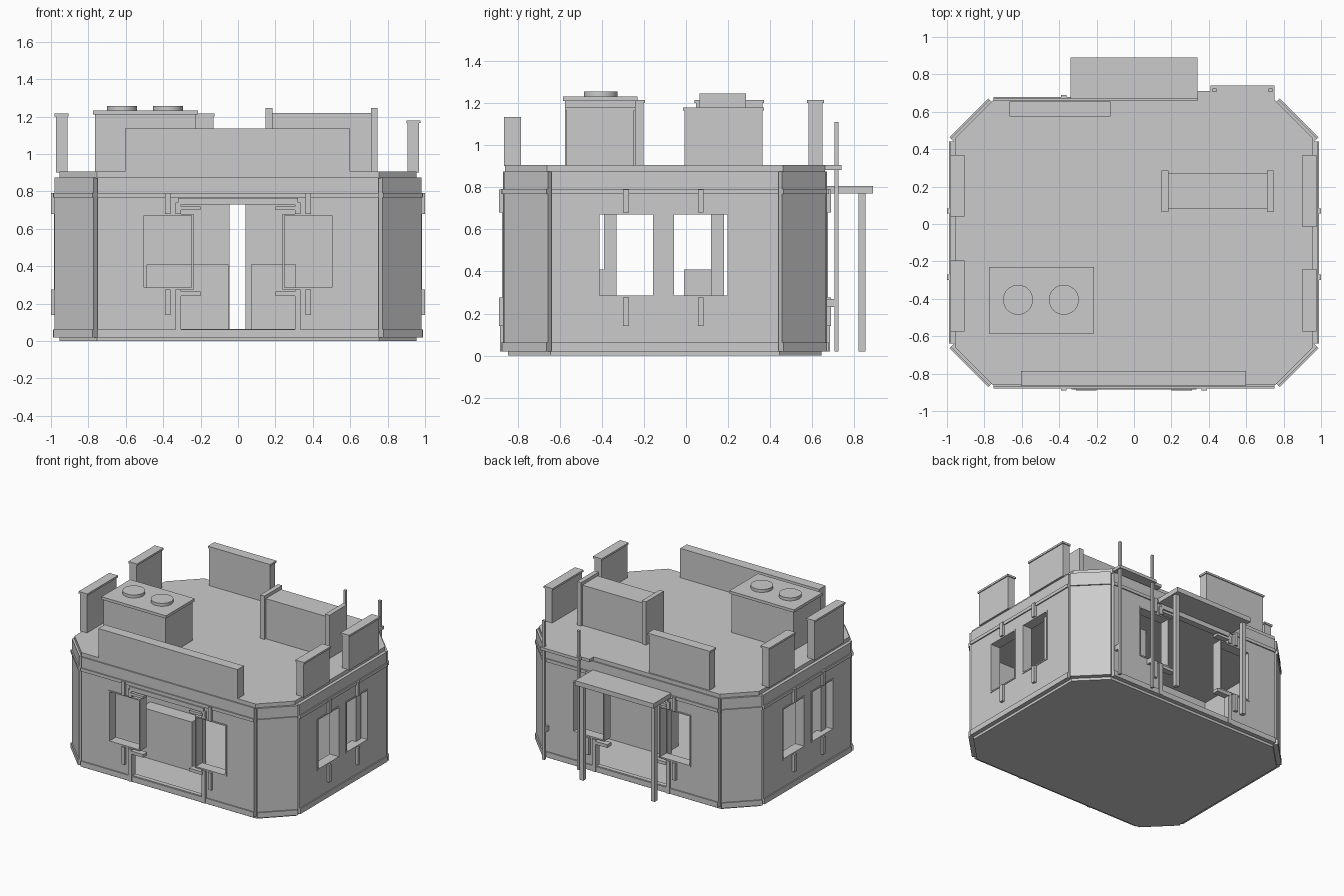
import bpy, bmesh, math
from mathutils import Vector, Matrix

cube = bpy.data.objects.get("Cube")
if cube:
    bpy.data.objects.remove(cube)

grey = bpy.data.materials.new("plain_grey")
grey.use_nodes = True
grey.diffuse_color = (0.6, 0.6, 0.6, 1)
grey.node_tree.nodes["Principled BSDF"].inputs["Base Color"].default_value = (0.6, 0.6, 0.6, 1)

MID_Y = -0.1  # middle of the building, the canopy extends behind it


def finish(name, bm):
    mesh = bpy.data.meshes.new(name)
    bmesh.ops.recalc_face_normals(bm, faces=bm.faces)
    bm.to_mesh(mesh)
    bm.free()
    mesh.materials.append(grey)
    obj = bpy.data.objects.new(name, mesh)
    bpy.context.collection.objects.link(obj)
    return obj


def add_box(bm, x, y, z, matrix=None):
    size = Vector((x[1] - x[0], y[1] - y[0], z[1] - z[0]))
    mid = Vector((sum(x) / 2, sum(y) / 2, sum(z) / 2))
    m = Matrix.Translation(mid) @ Matrix.Diagonal(size.to_4d())
    bmesh.ops.create_cube(bm, size=1, matrix=(matrix or Matrix()) @ m)


def boxes(name, items, matrix=None):
    bm = bmesh.new()
    for x, y, z in items:
        add_box(bm, x, y, z, matrix)
    return finish(name, bm)


def prism(name, points, z0, z1):
    bm = bmesh.new()
    face = bm.faces.new([bm.verts.new((px, py, z0)) for px, py in points])
    top = bmesh.ops.extrude_face_region(bm, geom=[face])["geom"]
    verts = [v for v in top if isinstance(v, bmesh.types.BMVert)]
    bmesh.ops.translate(bm, verts=verts, vec=(0, 0, z1 - z0))
    return finish(name, bm)


def octagon(hx, hy, cut):
    quarter = [(hx, hy - cut), (hx - cut, hy)]
    pts = quarter + [(-x, y) for x, y in reversed(quarter)]
    pts += [(-x, -y) for x, y in pts]
    return [(x, y + MID_Y) for x, y in pts]


def cut_holes(obj, holes, matrix):
    for hole in holes:
        cutter = boxes("cutter", [hole], matrix)
        cutter.hide_render = True
        mod = obj.modifiers.new("opening", "BOOLEAN")
        mod.object, mod.solver = cutter, "EXACT"
        bpy.context.view_layer.objects.active = obj
        bpy.ops.object.modifier_apply(modifier=mod.name)
        bpy.data.objects.remove(cutter)


# Base and roof
prism("base_floor", octagon(0.955, 0.745, 0.2), 0, 0.025)
prism("roof_slab", octagon(0.955, 0.76, 0.2), 0.87, 0.905)

WIN_Z = (0.275, 0.68)


def window(name, mid, matrix):
    # thin deep frame and the two mounting bars
    x0, x1 = mid - 0.137, mid + 0.137
    z0, z1 = WIN_Z
    t, depth = 0.01, (-0.005, 0.075)
    boxes(name + "_frame", [
        ((x0, x0 + t), depth, (z0, z1)), ((x1 - t, x1), depth, (z0, z1)),
        ((x0 + t, x1 - t), depth, (z0, z0 + t)), ((x0 + t, x1 - t), depth, (z1 - t, z1))], matrix)
    bar = (mid - 0.014, mid + 0.014)
    boxes(name + "_bars", [(bar, (-0.02, 0.01), (0.14, z0)), (bar, (-0.02, 0.01), (z1, 0.79))], matrix)


def wall(name, half, matrix, windows=(), door=False):
    # local frame: x along the wall, y = 0 outer face, +y inward
    panel = boxes(name, [((-half, half), (0, 0.035), (0.02, 0.875))], matrix)
    holes = [((m - 0.135, m + 0.135), (-0.1, 0.1), WIN_Z) for m in windows]
    if door:
        holes.append(((-0.305, 0.305), (-0.1, 0.1), (0.065, 0.73)))
    cut_holes(panel, holes, matrix)
    boxes(name + "_bands", [((-half, half), (-0.009, 0.01), (0.02, 0.062)),
                            ((-half, half), (-0.009, 0.01), (0.767, 0.792))], matrix)
    for i, m in enumerate(windows):
        window(f"{name}_window_{i + 1}", m, matrix)
    if door:
        trim = [((-0.32, 0.32), (-0.015, 0.02), (0.73, 0.765))]
        for s in (-1, 1):
            post = tuple(sorted((s * 0.305, s * 0.335)))
            arm = tuple(sorted((s * 0.2, s * 0.31)))
            trim += [(post, (-0.015, 0.02), (0.02, WIN_Z[0])), (post, (-0.015, 0.02), (WIN_Z[1], 0.74)),
                     (arm, (-0.02, 0.03), (0.24, 0.265)), (arm, (-0.02, 0.03), (0.7, 0.72))]
        boxes(name + "_door_trim", trim, matrix)


def place(x, y, degrees):
    return Matrix.Translation((x, y, 0)) @ Matrix.Rotation(math.radians(degrees), 4, "Z")


# Main walls with openings
wall("front_wall", 0.75, place(0, -0.87, 0), (-0.375, 0.375), True)
wall("back_wall", 0.75, place(0, 0.67, 180), (-0.375, 0.375), True)
wall("left_wall", 0.54, place(0.98, MID_Y, 90), (-0.185, 0.17))
wall("right_wall", 0.54, place(-0.98, MID_Y, -90), (-0.17, 0.185))

# Angled corner walls
for name, x, y, angle in (("front_left", 1, -1, 45), ("back_left", 1, 1, 135),
                          ("back_right", -1, 1, 225), ("front_right", -1, -1, -45)):
    wall(name + "_corner", 0.147, place(x * 0.876, MID_Y + y * 0.661, angle))

# Inside partitions and counters
boxes("front_partition", [((-0.94, -0.045), (-0.39, -0.33), (0.02, 0.88))])
boxes("back_partition", [((0.04, 0.94), (0.12, 0.18), (0.02, 0.88))])
boxes("front_counter", [((-0.49, -0.05), (-0.5, -0.39), (0.02, 0.41))])
boxes("back_counter", [((0.07, 0.31), (-0.01, 0.12), (0.02, 0.41))])


# Roof parapets, each with a thin cap
def parapet(name, x, y, top):
    inset = 0.007
    boxes(name, [((x[0] + inset, x[1] - inset), (y[0] + inset, y[1] - inset), (0.9, top - 0.015)),
                 (x, y, (top - 0.015, top))])


boxes("front_parapet", [((-0.605, 0.6), (-0.865, -0.785), (0.9, 1.135))])
parapet("back_parapet", (-0.665, -0.125), (0.575, 0.655), 1.215)
parapet("left_front_parapet", (0.9, 0.975), (-0.575, -0.24), 1.18)
parapet("left_back_parapet", (0.9, 0.975), (-0.015, 0.37), 1.18)
parapet("right_front_parapet", (-0.98, -0.905), (-0.575, -0.195), 1.215)
parapet("right_back_parapet", (-0.98, -0.905), (0.04, 0.37), 1.215)

# Ventilation unit with two round fans
boxes("vent_unit", [((-0.765, -0.225), (-0.575, -0.24), (0.9, 1.21)),
                    ((-0.775, -0.215), (-0.585, -0.23), (1.21, 1.232))])
for i, x in enumerate((-0.62, -0.375)):
    bm = bmesh.new()
    bmesh.ops.create_cone(bm, cap_ends=True, segments=32, radius1=0.08, radius2=0.08, depth=0.025,
                          matrix=Matrix.Translation((x, -0.405, 1.243)))
    fan = finish(f"vent_fan_{i + 1}", bm)
    for face in fan.data.polygons:
        face.use_smooth = abs(face.normal.z) < 0.5
    for edge in fan.data.edges:
        edge.use_edge_sharp = True if abs(fan.data.vertices[edge.vertices[0]].co.z
                                          - fan.data.vertices[edge.vertices[1]].co.z) < 0.01 else False

# Second roof unit with end plates
boxes("roof_unit", [((0.185, 0.71), (0.08, 0.27), (0.9, 1.22))])
boxes("roof_unit_ends", [((x, x + 0.037), (0.065, 0.285), (0.9, 1.245)) for x in (0.147, 0.71)])

# Rear canopy, posts, landing and poles
boxes("back_canopy", [((-0.34, 0.34), (0.66, 0.89), (0.77, 0.807))])
boxes("canopy_posts", [((x - 0.016, x + 0.016), (0.82, 0.853), (0.02, 0.77)) for x in (-0.31, 0.31)])
boxes("back_ledge", [((0.41, 0.75), (0.63, 0.74), (0.882, 0.905)), ((0.34, 0.41), (0.63, 0.71), (0.882, 0.905))])
boxes("ledge_poles", [((x - 0.01, x + 0.01), (0.705, 0.725), (0.02, 1.11)) for x in (0.43, 0.73)])
boxes("pole_brackets", [((x - 0.01, x + 0.01), (0.66, 0.71), (0.23, 0.27)) for x in (0.43, 0.73)])
